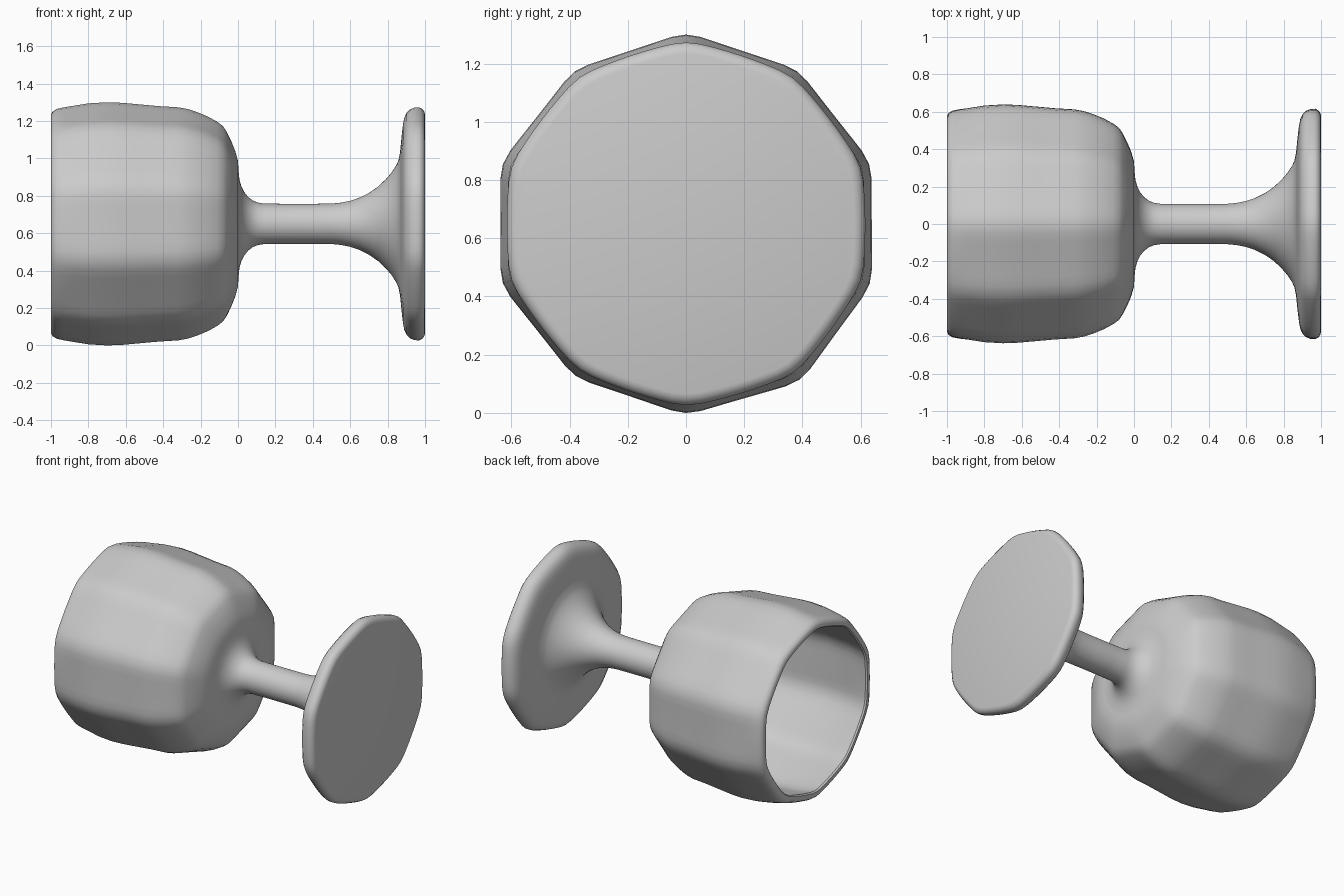
import bpy, bmesh, math

cube = bpy.data.objects.get("Cube")
if cube:
    bpy.data.objects.remove(cube, do_unlink=True)

AXIS_Z = 0.65       # height of the goblet's axis, which runs along x
SIDES, STEPS = 10, 8
COUNT = SIDES * STEPS

mat = bpy.data.materials.new("plain grey")
mat.use_nodes = True
GREY = (0.6, 0.6, 0.6, 1.0)
mat.diffuse_color = GREY
mat.node_tree.nodes["Principled BSDF"].inputs["Base Color"].default_value = GREY

# Slightly uneven ten-sided outline, counter-clockwise from the top corner
corner_radii = [0.657, 0.654, 0.669, 0.669, 0.652, 0.657, 0.670, 0.671, 0.669, 0.654]


def outline_factors():
    """Radius factors (1 = widest part) around the softened decagon."""
    corners = []
    for i, r in enumerate(corner_radii):
        a = math.pi / 2 + math.tau * i / SIDES
        corners.append((r * math.cos(a), r * math.sin(a)))
    pts = []
    for i in range(SIDES):
        (y0, z0), (y1, z1) = corners[i], corners[(i + 1) % SIDES]
        for s in range(STEPS):
            t = s / STEPS
            pts.append((y0 + (y1 - y0) * t, z0 + (z1 - z0) * t))
    radii = [math.hypot(y, z) for y, z in pts]
    soft = [0.25 * radii[k - 1] + 0.5 * radii[k] + 0.25 * radii[(k + 1) % COUNT]
            for k in range(COUNT)]
    return [r / 0.65 for r in soft]


FACTORS = outline_factors()


def lathe(name, profile, facet, cap_start=False, cap_end=False):
    """Sweep (x, radius) points about the x axis; facet(x, r) runs 0 round to 1 faceted."""
    bm = bmesh.new()
    rings = []
    for x, r in profile:
        w = facet(x, r)
        ring = []
        for k, f in enumerate(FACTORS):
            a = math.pi / 2 + math.tau * k / COUNT
            rr = r * (1 + (f - 1) * w)
            ring.append(bm.verts.new((x, rr * math.cos(a), AXIS_Z + rr * math.sin(a))))
        rings.append(ring)
    # Profiles run so that this winding faces outwards
    for a, b in zip(rings, rings[1:]):
        for k in range(COUNT):
            n = (k + 1) % COUNT
            bm.faces.new((a[k], a[n], b[n], b[k]))
    if cap_start:
        bm.faces.new(rings[0][::-1])
    if cap_end:
        bm.faces.new(rings[-1])
    mesh = bpy.data.meshes.new(name)
    bm.to_mesh(mesh)
    bm.free()
    mesh.materials.append(mat)
    obj = bpy.data.objects.new(name, mesh)
    bpy.context.collection.objects.link(obj)
    bpy.ops.object.select_all(action='DESELECT')
    obj.select_set(True)
    bpy.context.view_layer.objects.active = obj
    bpy.ops.object.shade_smooth_by_angle(angle=math.radians(40))
    return obj


def bowl_facet(x, r):
    """Round at the stem, faceted along the wall, softer again at the rim."""
    return min(1, max(0, (r - 0.28) / 0.25), 0.6 + 3 * (x + 1))


# Hollow bowl: inside floor, inside wall, rim, then the outside
bowl_profile = [
    (-0.078, 0.10), (-0.082, 0.22), (-0.095, 0.32), (-0.12, 0.41), (-0.17, 0.49),
    (-0.24, 0.543), (-0.34, 0.57), (-0.50, 0.587), (-0.68, 0.597), (-0.85, 0.583),
    (-0.96, 0.562), (-0.99, 0.555), (-1.0, 0.562),
    (-1.0, 0.582), (-0.992, 0.6), (-0.97, 0.614), (-0.93, 0.623), (-0.88, 0.631),
    (-0.80, 0.644), (-0.70, 0.65), (-0.62, 0.647), (-0.52, 0.638), (-0.42, 0.629),
    (-0.32, 0.623), (-0.27, 0.614), (-0.22, 0.598), (-0.16, 0.573), (-0.11, 0.545),
    (-0.08, 0.522), (-0.06, 0.492), (-0.035, 0.44), (-0.015, 0.39),
    (0.0, 0.335), (0.003, 0.28),
]
lathe("bowl", bowl_profile, bowl_facet, cap_start=True)

# Round stem, filleted at the bowl and flaring out to the foot
stem_profile = [
    (0.003, 0.28), (0.008, 0.235), (0.018, 0.20), (0.033, 0.17), (0.055, 0.143),
    (0.08, 0.124), (0.105, 0.114), (0.14, 0.108), (0.25, 0.107), (0.40, 0.107),
    (0.50, 0.108), (0.55, 0.113), (0.60, 0.123), (0.65, 0.14), (0.70, 0.165),
    (0.75, 0.2), (0.79, 0.238), (0.82, 0.273), (0.845, 0.311), (0.858, 0.34),
    (0.866, 0.38),
]
lathe("stem", stem_profile, lambda x, r: 0)

# Softly faceted disc foot with a rounded lip and a flat underside
foot_profile = [
    (0.866, 0.38), (0.871, 0.43), (0.876, 0.48), (0.882, 0.53), (0.889, 0.567),
    (0.902, 0.594), (0.92, 0.612), (0.945, 0.622), (0.97, 0.623), (0.986, 0.614),
    (0.996, 0.60), (1.0, 0.585),
]
lathe("foot", foot_profile, lambda x, r: min(0.6, max(0, (r - 0.38) / 0.2)),
      cap_end=True)
